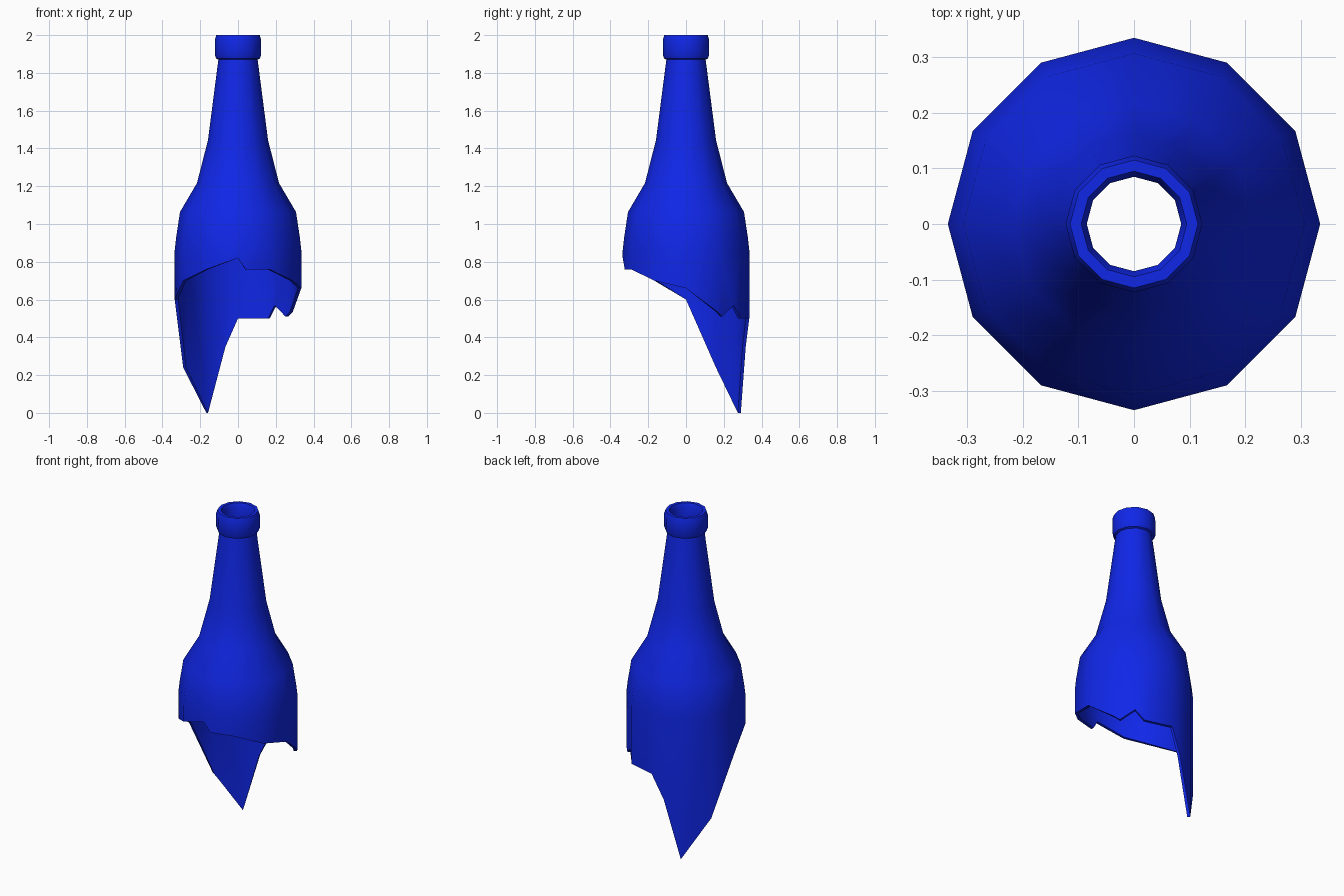
import bpy, bmesh, math

cube = bpy.data.objects.get("Cube")
if cube:
    bpy.data.objects.remove(cube, do_unlink=True)

SIDES = 12
# Wall section (radius, height): up the outside, over the lip, down the inside
PROFILE = [(.335, .86), (.328, .926), (.307, 1.064), (.217, 1.217), (.159, 1.444),
           (.104, 1.87), (.115, 1.875), (.123, 1.895), (.123, 1.975), (.115, 2.0),
           (.095, 2.0), (.085, 1.975), (.085, 1.87), (.141, 1.444), (.199, 1.21),
           (.289, 1.057), (.310, .924), (.317, .86)]
# Jagged broken edge: (position in side units counter-clockwise from +x, height)
BREAK = [(0, .66), (1, .535), (1.2, .51), (1.7, .57), (2, .5), (3, .5), (3.42, .35),
         (4, 0), (5, .24), (6, .6), (7, .7), (8, .76), (9, .82), (9.24, .76),
         (10, .76), (11, .7)]


def on_wall(t, r, z):
    """Point on the flat-sided wall at side position t."""
    i = math.floor(t)
    f = t - i
    a, b = (math.tau * k / SIDES for k in (i, i + 1))
    return (r * (math.cos(a) * (1 - f) + math.cos(b) * f),
            r * (math.sin(a) * (1 - f) + math.sin(b) * f), z)


bm = bmesh.new()
rings = [[bm.verts.new(on_wall(i, r, z)) for i in range(SIDES)] for r, z in PROFILE]

# Shoulder, neck, lip and inside wall
for low, high in zip(rings, rings[1:]):
    for i in range(SIDES):
        j = (i + 1) % SIDES
        bm.faces.new((low[i], low[j], high[j], high[i]))

# Broken lower wall, one panel per side, outside and inside
edges = []
for ring, (r, z) in ((rings[0], PROFILE[0]), (rings[-1], PROFILE[-1])):
    edge = [bm.verts.new(on_wall(t, r, h)) for t, h in BREAK]
    edges.append(edge)
    for i in range(SIDES):
        lower = [v for v, (t, h) in zip(edge, BREAK) if i <= t <= i + 1]
        if i == SIDES - 1:
            lower.append(edge[0])
        bm.faces.new(lower + [ring[(i + 1) % SIDES], ring[i]])

# Thickness of the glass along the break
outer, inner = edges
for i in range(len(BREAK)):
    j = (i + 1) % len(BREAK)
    bm.faces.new((outer[i], inner[i], inner[j], outer[j]))

bmesh.ops.recalc_face_normals(bm, faces=bm.faces)
mesh = bpy.data.meshes.new("broken_bottle")
bm.to_mesh(mesh)
bm.free()

# Blue glass
glass = bpy.data.materials.new("blue_glass")
glass.use_nodes = True
blue = (.005, .02, .8, 1)
glass.diffuse_color = blue
glass.node_tree.nodes["Principled BSDF"].inputs["Base Color"].default_value = blue
mesh.materials.append(glass)

bottle = bpy.data.objects.new("broken_bottle", mesh)
bpy.context.collection.objects.link(bottle)
bpy.ops.object.select_all(action='DESELECT')
bottle.select_set(True)
bpy.context.view_layer.objects.active = bottle
bpy.ops.object.shade_smooth_by_angle(angle=math.radians(40))
